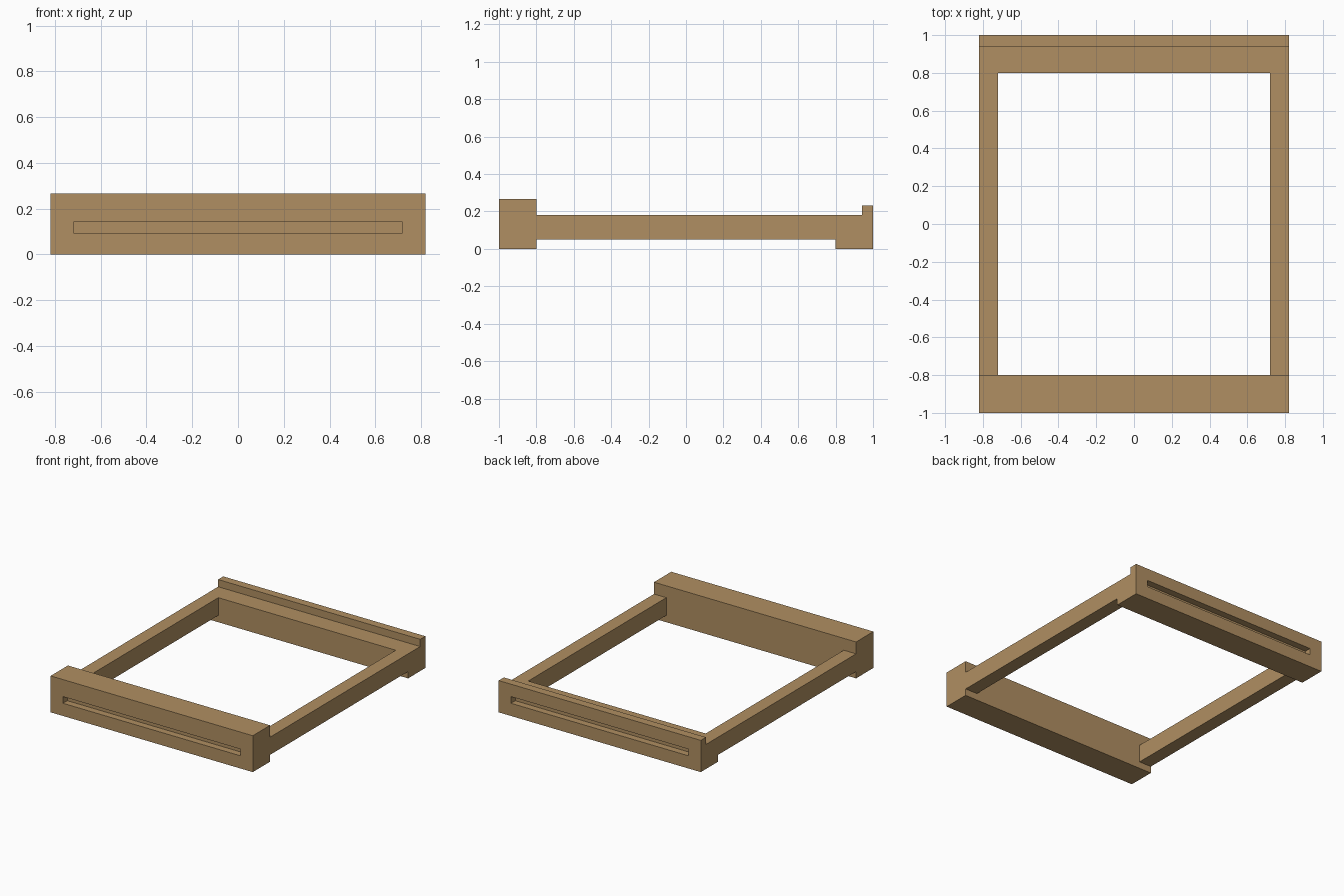
import bpy
import bmesh

if "Cube" in bpy.data.objects:
    bpy.data.objects.remove(bpy.data.objects["Cube"])

HALF_W = 0.82      # outer half width
INNER = 0.72       # half width of opening and slots

wood = bpy.data.materials.new("light_wood")
wood.diffuse_color = (0.434, 0.275, 0.122, 1.0)
wood.use_nodes = True
wood.node_tree.nodes["Principled BSDF"].inputs["Base Color"].default_value = wood.diffuse_color


def extrude_x(name, profile, x0, x1):
    """Extrude a (y, z) profile along x into a closed solid."""
    bm = bmesh.new()
    face = bm.faces.new([bm.verts.new((x0, y, z)) for y, z in profile])
    out = bmesh.ops.extrude_face_region(bm, geom=[face])
    verts = [g for g in out["geom"] if isinstance(g, bmesh.types.BMVert)]
    bmesh.ops.translate(bm, verts=verts, vec=(x1 - x0, 0, 0))
    bmesh.ops.recalc_face_normals(bm, faces=bm.faces)
    mesh = bpy.data.meshes.new(name)
    bm.to_mesh(mesh)
    bm.free()
    mesh.materials.append(wood)
    obj = bpy.data.objects.new(name, mesh)
    bpy.context.collection.objects.link(obj)
    return obj


def rect(y0, y1, z0, z1):
    return [(y0, z0), (y1, z0), (y1, z1), (y0, z1)]


def cut_slot(obj, y0, y1):
    """Cut a long shallow slot into a cross rail."""
    cutter = extrude_x(obj.name + "_slot_cutter", rect(y0, y1, 0.093, 0.142), -INNER, INNER)
    cutter.hide_render = True
    cutter.hide_set(True)
    mod = obj.modifiers.new("slot", "BOOLEAN")
    mod.operation = "DIFFERENCE"
    mod.solver = "EXACT"
    mod.object = cutter
    bpy.context.view_layer.objects.active = obj
    bpy.ops.object.modifier_apply(modifier=mod.name)
    bpy.data.objects.remove(cutter)


# Tall front rail
front = extrude_x("front_rail", rect(-1.0, -0.8, 0.0, 0.267), -HALF_W, HALF_W)
cut_slot(front, -1.1, -0.95)

# Back rail with a raised lip along its rear edge
back_profile = [(0.8, 0.0), (1.0, 0.0), (1.0, 0.233), (0.94, 0.233), (0.94, 0.18), (0.8, 0.18)]
back = extrude_x("back_rail", back_profile, -HALF_W, HALF_W)
cut_slot(back, 0.95, 1.1)

# Thin side rails joining front and back
for name, x0, x1 in (("left_rail", -HALF_W, -INNER), ("right_rail", INNER, HALF_W)):
    extrude_x(name, rect(-0.8, 0.8, 0.05, 0.18), x0, x1)
